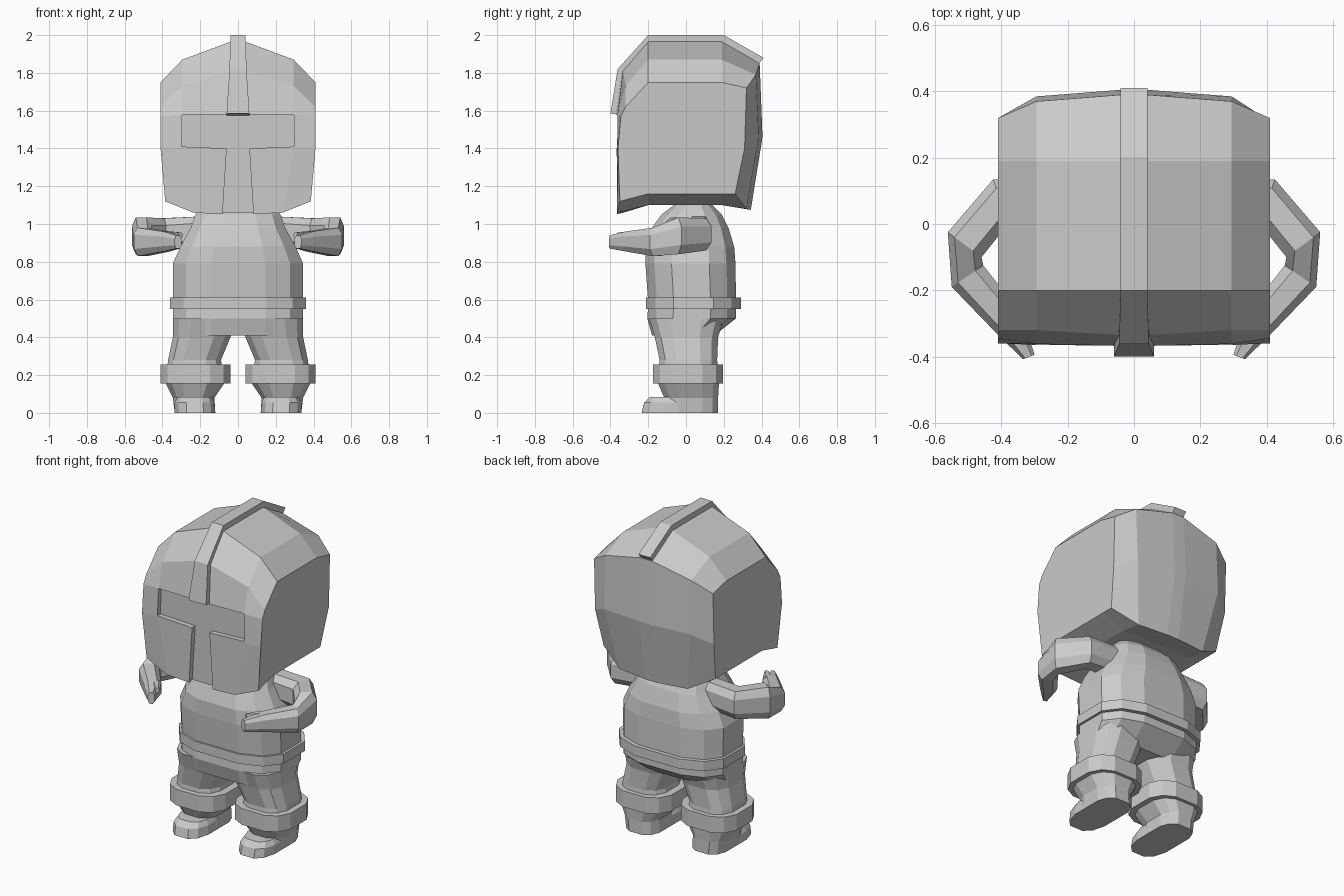
import bpy, bmesh
from mathutils import Vector

cube = bpy.data.objects.get("Cube")
if cube:
    bpy.data.objects.remove(cube, do_unlink=True)

GREY = bpy.data.materials.new("plain grey")
GREY.use_nodes = True
GREY.diffuse_color = (0.6, 0.6, 0.6, 1)
GREY.node_tree.nodes["Principled BSDF"].inputs["Base Color"].default_value = (0.6, 0.6, 0.6, 1)


def loft(name, rings):
    """Skin a list of equal-length point rings and cap both ends."""
    bm = bmesh.new()
    rows = [[bm.verts.new(p) for p in ring] for ring in rings]
    for a, b in zip(rows, rows[1:]):
        for i in range(len(a)):
            j = (i + 1) % len(a)
            bm.faces.new((a[i], a[j], b[j], b[i]))
    bm.faces.new(rows[0])
    bm.faces.new(rows[-1])
    bmesh.ops.recalc_face_normals(bm, faces=bm.faces)
    mesh = bpy.data.meshes.new(name)
    bm.to_mesh(mesh)
    bm.free()
    mesh.materials.append(GREY)
    obj = bpy.data.objects.new(name, mesh)
    bpy.context.collection.objects.link(obj)
    return obj


# Twelve-sided horizontal section: rounded box between x0..x1 and y0..y1
QUARTER = [(1, 0.42), (0.8, 0.8), (0.42, 1)]


def section(x0, x1, y0, y1, z):
    pts = QUARTER + [(-x, y) for x, y in reversed(QUARTER)]
    pts += [(-x, -y) for x, y in pts]
    cx, cy, hx, hy = (x0 + x1) / 2, (y0 + y1) / 2, (x1 - x0) / 2, (y1 - y0) / 2
    return [(cx + hx * x, cy + hy * y, z) for x, y in pts]


def body_part(name, rows):
    return loft(name, [section(-hx, hx, y0, y1, z) for hx, y0, y1, z in rows])


# Helmet: side profiles (y, z) lofted across the width
side = [(-.35, 1.12), (-.36, 1.4), (-.345, 1.57), (-.32, 1.62), (-.2, 1.75), (.19, 1.75),
        (.32, 1.72), (.31, 1.4), (.26, 1.16), (.19, 1.16), (-.2, 1.16)]
middle = [(-.365, 1.06), (-.365, 1.4), (-.362, 1.58), (-.32, 1.73), (-.2, 1.87), (.19, 1.87),
          (.37, 1.79), (.385, 1.46), (.32, 1.08), (.19, 1.1), (-.2, 1.1)]
centre = [(-.365, 1.05), (-.367, 1.4), (-.368, 1.58), (-.335, 1.81), (-.2, 1.965), (.19, 1.965),
          (.39, 1.85), (.405, 1.46), (.343, 1.075), (.19, 1.1), (-.2, 1.1)]


def slice_at(x, profile, low):
    return [(x * (low if z < 1.2 else 1), y, z) for y, z in profile]


half = [(.41, side, .94), (.295, middle, .8), (.04, centre, 1)]
slices = [slice_at(-x, p, s) for x, p, s in half] + [slice_at(x, p, s) for x, p, s in reversed(half)]
helmet = loft("helmet", slices)

# T-shaped visor recess
visor = [(.295, 1.58), (.3, 1.41), (.06, 1.4), (.085, 1.0)]
outline = visor + [(-x, z) for x, z in reversed(visor)]
cutter = loft("visor_cutter", [[(x, y, z) for x, z in outline] for y in (-.5, -.335)])
cutter.hide_render = True
cut = helmet.modifiers.new("visor", "BOOLEAN")
cut.operation, cut.solver, cut.object = "DIFFERENCE", "EXACT", cutter
bpy.context.view_layer.objects.active = helmet
helmet.select_set(True)
bpy.ops.object.modifier_apply(modifier="visor")
bpy.data.objects.remove(cutter, do_unlink=True)

# Crest strip over the crown: half width, outer (y, z), inner (y, z)
crest = [(.06, (-.4, 1.585), (-.33, 1.575)), (.045, (-.362, 1.82), (-.3, 1.8)),
         (.04, (-.2, 2), (-.19, 1.93)), (.04, (.2, 2), (.18, 1.93)),
         (.04, (.41, 1.88), (.37, 1.83))]
loft("helmet_crest", [[(-w, *o), (w, *o), (w, *i), (-w, *i)] for w, o, i in crest])

# Torso, belt and hips
body_part("torso", [(.17, -.05, .13, 1.11), (.225, -.13, .19, 1.05), (.25, -.18, .225, .98),
                    (.305, -.215, .255, .88), (.345, -.215, .262, .79), (.345, -.2, .265, .58)])
body_part("belt", [(.36, -.212, .29, .61), (.36, -.212, .29, .55)])
body_part("hips", [(.345, -.2, .265, .57), (.345, -.205, .265, .5), (.335, -.18, .15, .41)])

# Arms: plan points on the inner and outer side with the height range
arm_rows = [((.2, .0), (.2, .13), .88, 1.04), ((.38, -.0), (.425, .135), .86, 1.03),
            ((.46, -.1), (.562, -.025), .84, 1.035), ((.455, -.125), (.55, -.19), .83, .98),
            ((.34, -.27), (.41, -.335), .855, .96), ((.3, -.395), (.335, -.408), .87, .94)]


def arm_ring(inner, outer, z0, z1):
    a, b = Vector(inner), Vector(outer)
    h = z1 - z0
    shape = [(0, .22), (.25, 0), (.8, 0), (1, .25), (1, .75), (.8, 1), (.25, 1), (0, .78)]
    return [(*a.lerp(b, t), z0 + h * u) for t, u in shape]


def mirrored(name, rings):
    for label, s in (("left", 1), ("right", -1)):
        loft(f"{label}_{name}", [[(s * x, y, z) for x, y, z in ring] for ring in rings])


mirrored("arm", [arm_ring(*row) for row in arm_rows])
mirrored("thumb", [arm_ring((.34, -.27), (.38, -.31), .9, .96),
                   arm_ring((.295, -.35), (.315, -.365), .925, .955)])

# Legs, cuffs and feet
mirrored("leg", [section(*row) for row in [
    (.01, .345, -.195, .2, .5), (.04, .345, -.165, .17, .4), (.09, .37, -.14, .165, .28),
    (.07, .385, -.15, .175, .16), (.125, .345, -.115, .17, .08), (.12, .335, -.12, .17, 0)]])
mirrored("cuff", [section(.04, .41, -.175, .195, z) for z in (.255, .155)])
mirrored("foot", [section(.14, .32, -.19, .1, .085), section(.125, .335, -.222, .14, .055),
                  section(.12, .335, -.235, .17, 0)])
